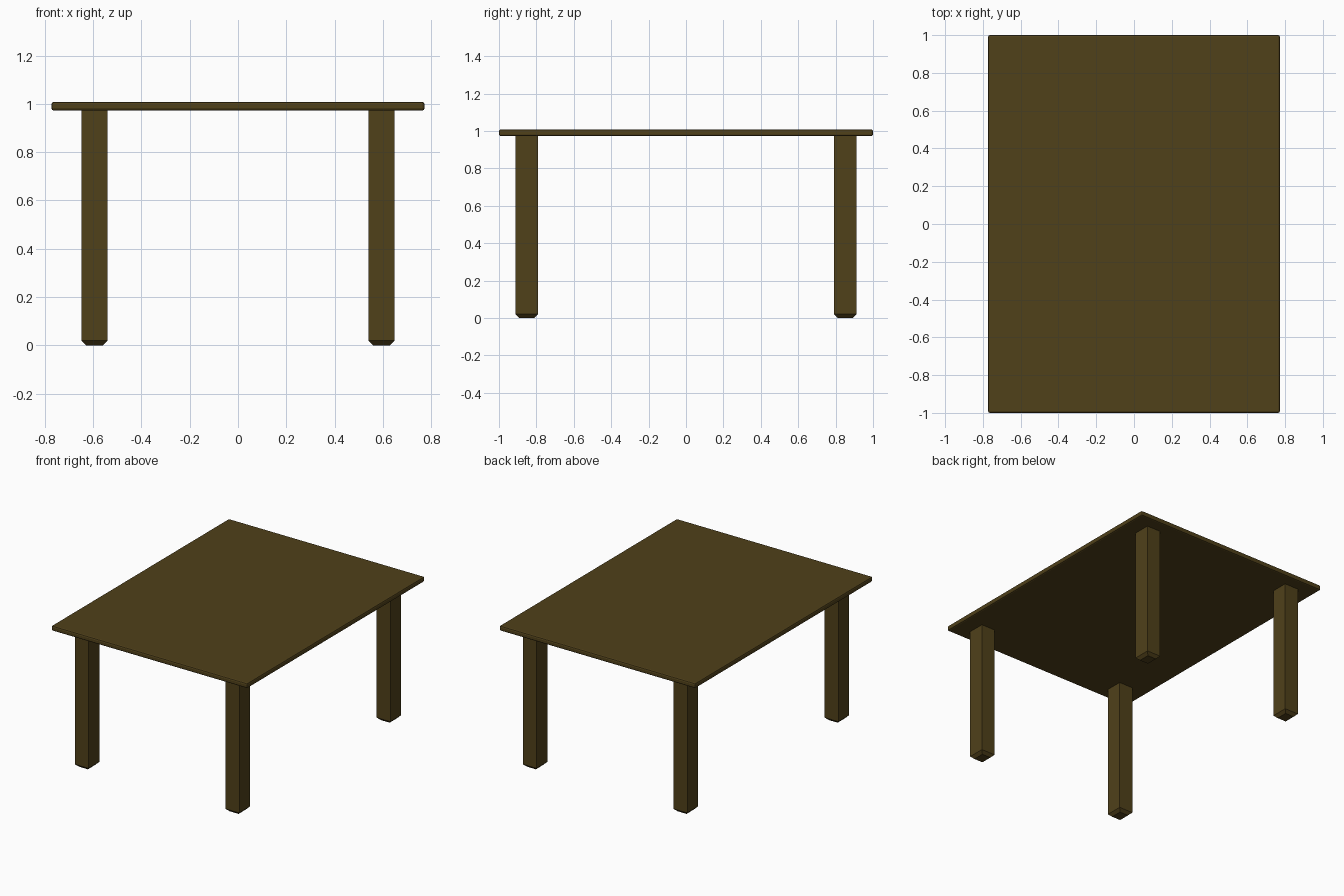
import bpy, bmesh

if "Cube" in bpy.data.objects:
    bpy.data.objects.remove(bpy.data.objects["Cube"])

wood = bpy.data.materials.new("dark_wood")
wood.diffuse_color = (0.08, 0.052, 0.01, 1)
wood.use_nodes = True
wood.node_tree.nodes["Principled BSDF"].inputs["Base Color"].default_value = wood.diffuse_color


def box(name, center, size, bevel, segments, pick):
    """Box with a bevel on the edges chosen by pick(edge)."""
    bm = bmesh.new()
    bmesh.ops.create_cube(bm, size=1)
    bmesh.ops.scale(bm, vec=size, verts=bm.verts)
    bmesh.ops.bevel(bm, geom=[e for e in bm.edges if pick(e)], offset=bevel,
                    segments=segments, profile=0.5, affect='EDGES')
    bmesh.ops.translate(bm, vec=center, verts=bm.verts)
    mesh = bpy.data.meshes.new(name)
    bm.to_mesh(mesh)
    bm.free()
    mesh.materials.append(wood)
    obj = bpy.data.objects.new(name, mesh)
    bpy.context.collection.objects.link(obj)
    return obj


# Thin tabletop with softened edges
box("tabletop", (0, 0, 0.99), (1.545, 2.0, 0.036), 0.01, 2, lambda e: True)

# Four square legs with chamfered feet, tops set into the tabletop
for side, x in (("left", -0.594), ("right", 0.594)):
    for end, y in (("front", -0.851), ("back", 0.851)):
        box(f"{end}_{side}_leg", (x, y, 0.49), (0.109, 0.121, 0.98), 0.02, 1,
            lambda e: all(v.co.z < 0 for v in e.verts))
